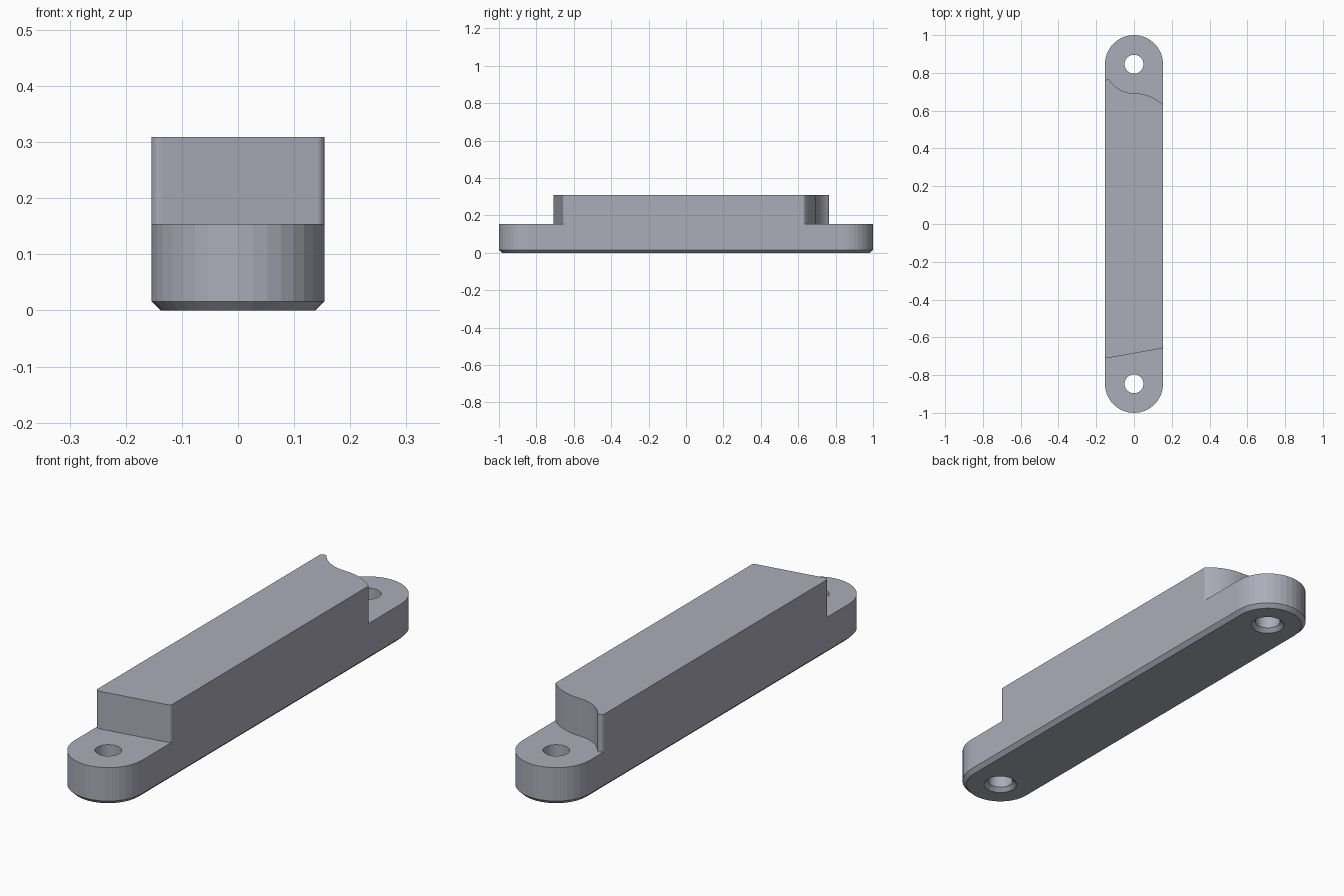
import bpy
import bmesh
from math import sin, cos, acos, atan, atan2, hypot, radians, pi, sqrt

HALF_W = 0.154       # half width and end radius
HOLE_Y = 0.846       # hole and end-arc centres
STEP_Z, TOP_Z = 0.154, 0.309
CHAMFER = 0.016
HOLE_R = 0.05
FILLET = 0.015       # rounding of the upright block's vertical edges

cube = bpy.data.objects.get("Cube")
if cube:
    bpy.data.objects.remove(cube, do_unlink=True)

grey = bpy.data.materials.new("cool_grey")
grey.use_nodes = True
colour = (0.41, 0.415, 0.485, 1)
grey.diffuse_color = colour
grey.node_tree.nodes["Principled BSDF"].inputs["Base Color"].default_value = colour


def arc(cx, cy, r, start, end, steps):
    """Points on an arc, angles in radians."""
    return [(cx + r * cos(start + (end - start) * i / steps),
             cy + r * sin(start + (end - start) * i / steps)) for i in range(steps + 1)]


def stadium(r):
    return arc(0, HOLE_Y, r, 0, pi, 18) + arc(0, -HOLE_Y, r, pi, 2 * pi, 18)


def loft(name, rings):
    """Closed solid through matching outlines given as (outline, z)."""
    bm = bmesh.new()
    loops = [[bm.verts.new((x, y, z)) for x, y in pts] for pts, z in rings]
    for low, high in zip(loops, loops[1:]):
        for i in range(len(low)):
            j = (i + 1) % len(low)
            bm.faces.new((low[i], low[j], high[j], high[i]))
    bm.faces.new(loops[0][::-1])
    bm.faces.new(loops[-1])
    bmesh.ops.recalc_face_normals(bm, faces=bm.faces)
    mesh = bpy.data.meshes.new(name)
    bm.to_mesh(mesh)
    bm.free()
    mesh.materials.append(grey)
    obj = bpy.data.objects.new(name, mesh)
    bpy.context.collection.objects.link(obj)
    return obj


def cut(target, cutter):
    """Subtract the cutter and remove it."""
    mod = target.modifiers.new("cut", "BOOLEAN")
    mod.operation, mod.solver, mod.object = "DIFFERENCE", "EXACT", cutter
    bpy.context.view_layer.objects.active = target
    bpy.ops.object.modifier_apply(modifier=mod.name)
    bpy.data.objects.remove(cutter, do_unlink=True)


# Bar with round ends and a chamfered underside
bar = loft("mounting_bar", [(stadium(HALF_W - CHAMFER), 0),
                            (stadium(HALF_W), CHAMFER),
                            (stadium(HALF_W), TOP_Z)])

# Slanted front step with rounded corners
slope = radians(10)
inner = HALF_W - FILLET
mid = -0.685 + FILLET / cos(slope)
left_y, right_y = mid - inner * sin(slope) / cos(slope), mid + inner * sin(slope) / cos(slope)
front = arc(-inner, left_y, FILLET, pi, 1.5 * pi + slope, 5)
front += arc(inner, right_y, FILLET, 1.5 * pi + slope, 2 * pi, 5)
front = [(-0.3, left_y)] + front + [(0.3, right_y), (0.3, -1.2), (-0.3, -1.2)]

# Wavy back step: rounded tip, hollow around the hole, then a bulge
tip_dy = sqrt((HALF_W + FILLET) ** 2 - inner ** 2)
tip_y = HOLE_Y - tip_dy
lean = atan2(tip_dy, inner)
bulge_r = 0.228
bulge_y = HOLE_Y - HALF_W - bulge_r
turn = acos(inner / (bulge_r - FILLET))
corner_y = bulge_y + (bulge_r - FILLET) * sin(turn)
back = arc(-inner, tip_y, FILLET, pi, lean, 8)
back += arc(0, HOLE_Y, HALF_W, pi + lean, 1.5 * pi, 10)[1:]
back += arc(0, bulge_y, bulge_r, pi / 2, turn, 10)[1:]
back += arc(inner, corner_y, FILLET, turn, 0, 4)[1:]
back = [(-0.3, tip_y)] + back + [(0.3, corner_y), (0.3, 1.2), (-0.3, 1.2)]

for outline in (front, back):
    cut(bar, loft("step_cutter", [(outline, STEP_Z), (outline, 0.5)]))

# Screw holes, flared at the underside
for y in (-HOLE_Y, HOLE_Y):
    rings = [(HOLE_R + CHAMFER + 0.01, -0.01), (HOLE_R, CHAMFER), (HOLE_R, 0.5)]
    cut(bar, loft("hole_cutter", [(arc(0, y, r, 0, 2 * pi, 36)[:-1], z) for r, z in rings]))
